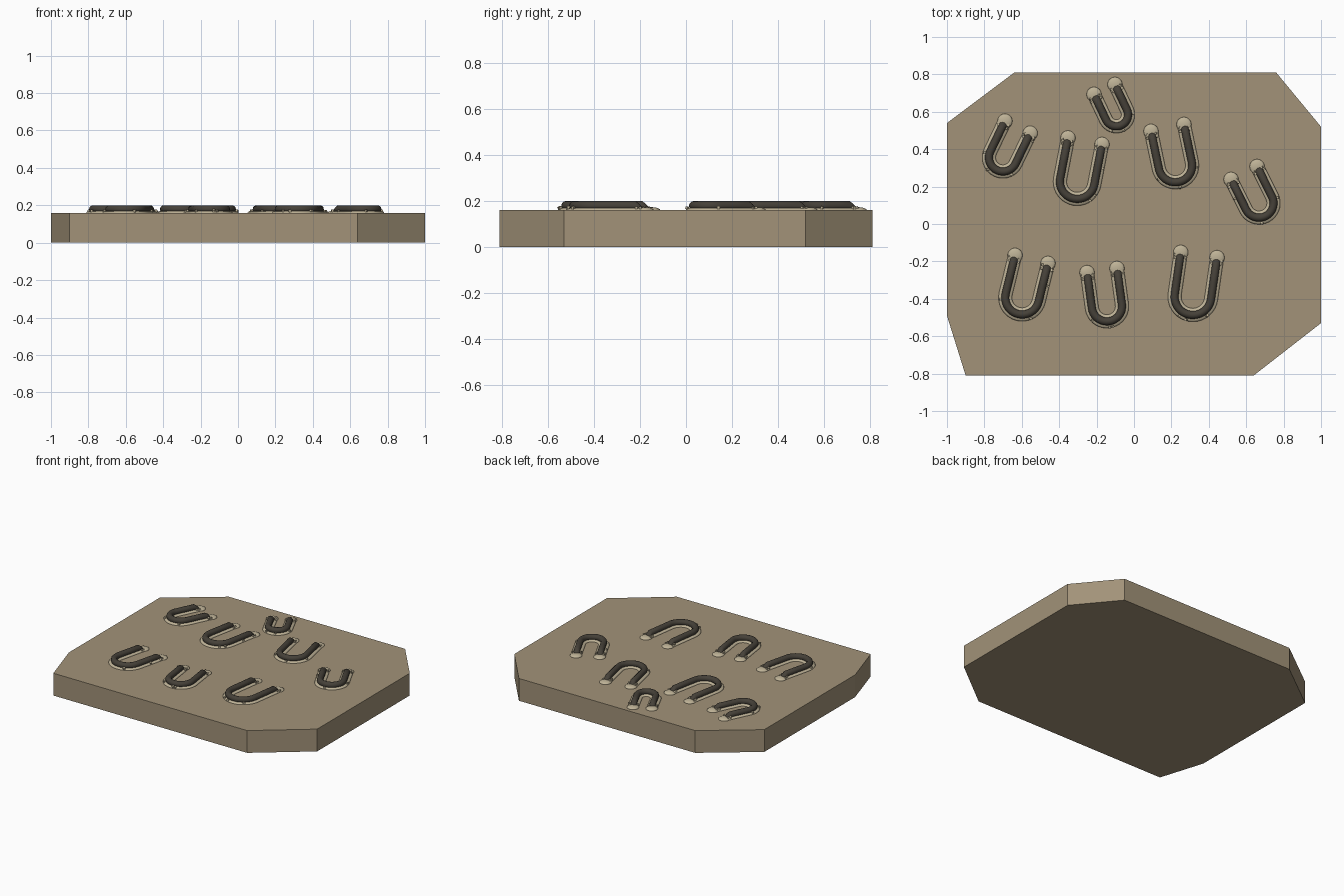
import bpy, bmesh, math, random
from mathutils import Vector, Matrix

if "Cube" in bpy.data.objects:
    bpy.data.objects.remove(bpy.data.objects["Cube"])

random.seed(4)
TOP = 0.16


def material(name, rgb):
    m = bpy.data.materials.new(name)
    m.diffuse_color = (*rgb, 1)
    m.use_nodes = True
    m.node_tree.nodes["Principled BSDF"].inputs["Base Color"].default_value = m.diffuse_color
    return m


STONE = material("stone", (0.36, 0.29, 0.19))
PALE = material("pale_sediment", (0.52, 0.45, 0.31))
DARK = material("dark_burrow", (0.06, 0.052, 0.04))


def finish(name, bm, mat, smooth=True):
    bmesh.ops.recalc_face_normals(bm, faces=bm.faces)
    for f in bm.faces:
        f.smooth = smooth
    me = bpy.data.meshes.new(name)
    bm.to_mesh(me)
    bm.free()
    me.materials.append(mat)
    ob = bpy.data.objects.new(name, me)
    bpy.context.collection.objects.link(ob)
    return ob


def sweep(name, path, rx, rz, mat, sides=12):
    # elliptical section carried along a path, capped at both ends
    bm = bmesh.new()
    rings = []
    for i, p in enumerate(path):
        d = path[min(i + 1, len(path) - 1)] - path[max(i - 1, 0)]
        side = Vector((d.y, -d.x, 0)).normalized()
        rings.append([bm.verts.new(p + side * rx * math.cos(a) + Vector((0, 0, rz * math.sin(a))))
                      for a in (2 * math.pi * k / sides for k in range(sides))])
    for a, b in zip(rings, rings[1:]):
        for k in range(sides):
            n = (k + 1) % sides
            bm.faces.new((a[k], a[n], b[n], b[k]))
    bm.faces.new(rings[0])
    bm.faces.new(rings[-1])
    return finish(name, bm, mat)


def u_path(a, b, length, z, dip=0.0):
    # two straight legs joined by a half circle; the leg tips can dip down
    a, b = Vector((*a, 0)), Vector((*b, 0))
    side = (b - a) / 2
    r = side.length
    side.normalize()
    down = Vector((side.y, -side.x, 0))
    mid = (a + b) / 2
    leg = [(0, -dip), (0.012, -dip * 0.7), (0.025, -dip * 0.3), (0.04, 0), (length * 0.6, 0)]
    pts = [a + down * t + Vector((0, 0, z + h)) for t, h in leg]
    for k in range(19):
        t = math.pi * k / 18
        pts.append(mid + down * (length + r * math.sin(t)) - side * r * math.cos(t) + Vector((0, 0, z)))
    pts += [b + down * t + Vector((0, 0, z + h)) for t, h in reversed(leg)]
    return pts, down, side


# slab with clipped corners
bm = bmesh.new()
outline = [(-0.90, -0.81), (0.64, -0.81), (1, -0.53), (1, 0.52),
           (0.76, 0.81), (-0.64, 0.81), (-1, 0.54), (-1, -0.49)]
face = bm.faces.new([bm.verts.new((x, y, 0)) for x, y in outline])
ext = bmesh.ops.extrude_face_region(bm, geom=[face])
bmesh.ops.translate(bm, vec=(0, 0, TOP), verts=[v for v in ext["geom"] if isinstance(v, bmesh.types.BMVert)])
finish("stone_slab", bm, STONE, False)

# U-shaped burrows: left tip, right tip, straight leg length
burrows = [((-0.69, 0.55), (-0.555, 0.485), 0.18), ((-0.353, 0.46), (-0.171, 0.425), 0.22),
           ((-0.214, 0.693), (-0.102, 0.746), 0.15), ((0.091, 0.495), (0.267, 0.532), 0.205),
           ((0.519, 0.238), (0.658, 0.307), 0.18), ((-0.636, -0.168), (-0.46, -0.211), 0.21),
           ((-0.251, -0.26), (-0.091, -0.238), 0.193), ((0.25, -0.152), (0.444, -0.18), 0.225)]

for i, (a, b, length) in enumerate(burrows, 1):
    tube, down, side = u_path(a, b, length, 0.179, 0.035)
    sweep(f"burrow_tube_{i}", tube, 0.021, 0.021, DARK)
    sweep(f"burrow_apron_{i}", u_path(a, b, length, TOP)[0], 0.036, 0.011, PALE)

    # low mounds at the two openings
    bm = bmesh.new()
    for p in (a, b):
        m = Matrix.Translation((*p, TOP)) @ Matrix.Diagonal((1, 1, 0.33, 1))
        bmesh.ops.create_uvsphere(bm, u_segments=20, v_segments=10, radius=0.04, matrix=m)
    finish(f"opening_mounds_{i}", bm, PALE)

    # crumbs beside the openings and a few along the outside
    bm = bmesh.new()
    spots = []
    for p in (a, b):
        for s in (-1, 1):
            for t in (0.015, 0.032):
                spots.append(Vector((*p, 0)) + down * t + side * s * random.uniform(0.022, 0.03))
    for _ in range(3):
        p = random.choice(tube[4:-4])
        c = (Vector((*a, 0)) + Vector((*b, 0))) / 2 + down * length * 0.7
        out = Vector((p.x - c.x, p.y - c.y, 0)).normalized()
        spots.append(Vector((p.x, p.y, 0)) + out * 0.03)
    for p in spots:
        m = (Matrix.Translation((p.x, p.y, TOP + 0.01)) @ Matrix.Rotation(random.uniform(0, 3), 4, 'Z')
             @ Matrix.Rotation(random.uniform(-0.5, 0.5), 4, 'X'))
        bmesh.ops.create_cube(bm, size=random.uniform(0.009, 0.014), matrix=m)
    finish(f"sediment_crumbs_{i}", bm, PALE, False)
